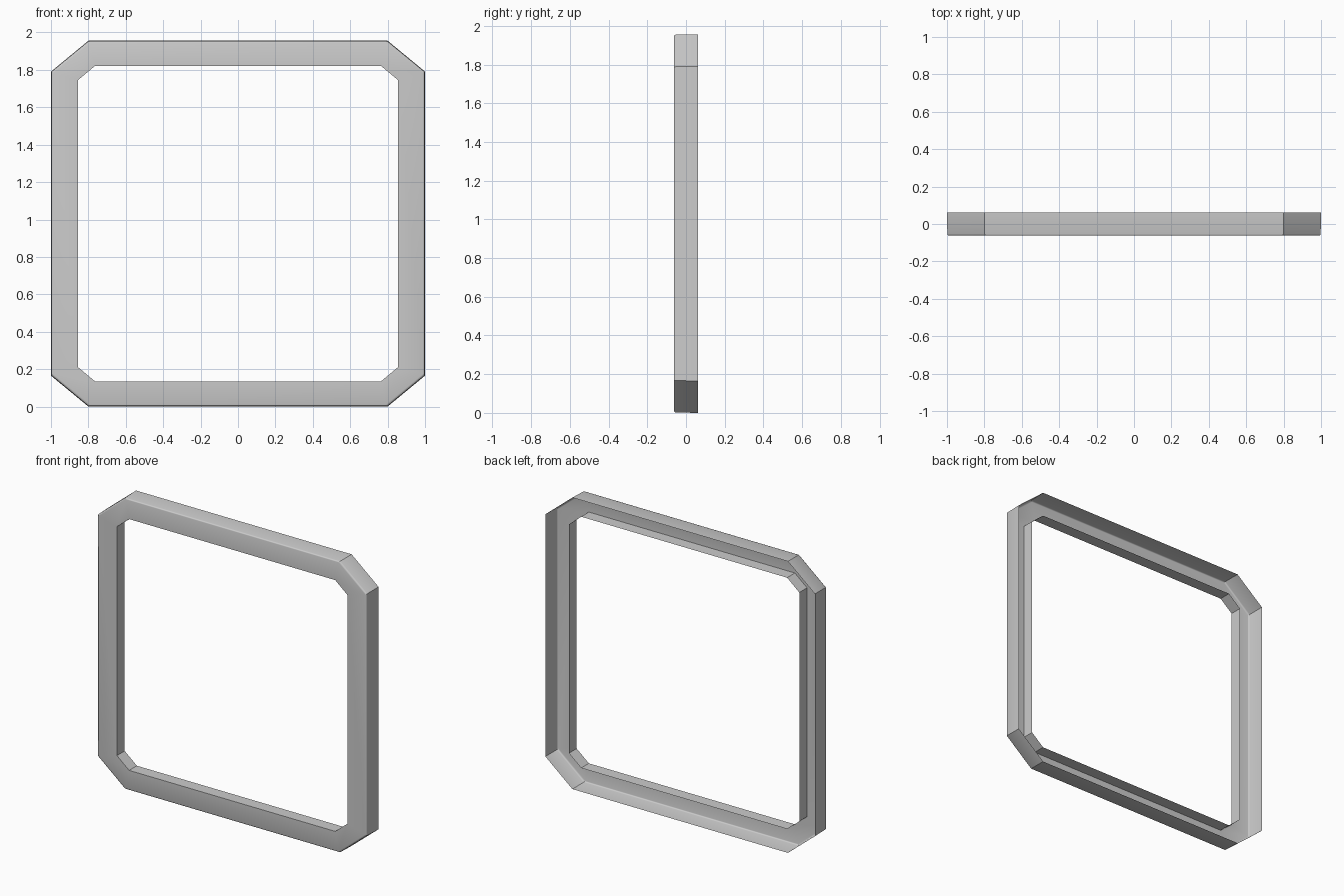
import bpy, bmesh

cube = bpy.data.objects.get("Cube")
if cube:
    bpy.data.objects.remove(cube, do_unlink=True)

grey = bpy.data.materials.new("light grey")
grey.use_nodes = True
grey.diffuse_color = (0.6, 0.6, 0.6, 1)
grey.node_tree.nodes["Principled BSDF"].inputs["Base Color"].default_value = (0.6, 0.6, 0.6, 1)

MID_Z = 0.978


def octagon(half_w, half_h, cut_x, cut_z, y):
    """Rectangle with cut corners, counter-clockwise from the front."""
    a, b = half_w - cut_x, half_h - cut_z
    pts = [(half_w, -b), (half_w, b), (a, half_h), (-a, half_h),
           (-half_w, b), (-half_w, -b), (-a, -half_h), (a, -half_h)]
    return [(x, y, MID_Z + z) for x, z in pts]


# Open-backed channel: outer wall, softened front edge, front face, short inner wall
rings = [
    octagon(1.000, 0.978, 0.20, 0.165, 0.062),
    octagon(0.998, 0.976, 0.20, 0.165, -0.054),
    octagon(0.996, 0.974, 0.20, 0.165, -0.060),
    octagon(0.990, 0.968, 0.20, 0.165, -0.062),
    octagon(0.855, 0.843, 0.09, 0.075, -0.062),
    octagon(0.855, 0.843, 0.09, 0.075, 0.020),
]
FRONT_BAND, INNER_RIM = 3, 4

bm = bmesh.new()
loops = [[bm.verts.new(p) for p in ring] for ring in rings]
for a, b in zip(loops, loops[1:]):
    for i in range(8):
        j = (i + 1) % 8
        bm.faces.new((a[i], a[j], b[j], b[i])).smooth = True

# Crisp corners on the walls and along the inner rim
for k in range(len(loops) - 1):
    if k != FRONT_BAND:
        for v, w in zip(loops[k], loops[k + 1]):
            bm.edges.get((v, w)).smooth = False
rim = loops[INNER_RIM]
for i in range(8):
    bm.edges.get((rim[i], rim[(i + 1) % 8])).smooth = False

mesh = bpy.data.meshes.new("frame")
bm.to_mesh(mesh)
bm.free()
mesh.materials.append(grey)
frame = bpy.data.objects.new("frame", mesh)
bpy.context.collection.objects.link(frame)
